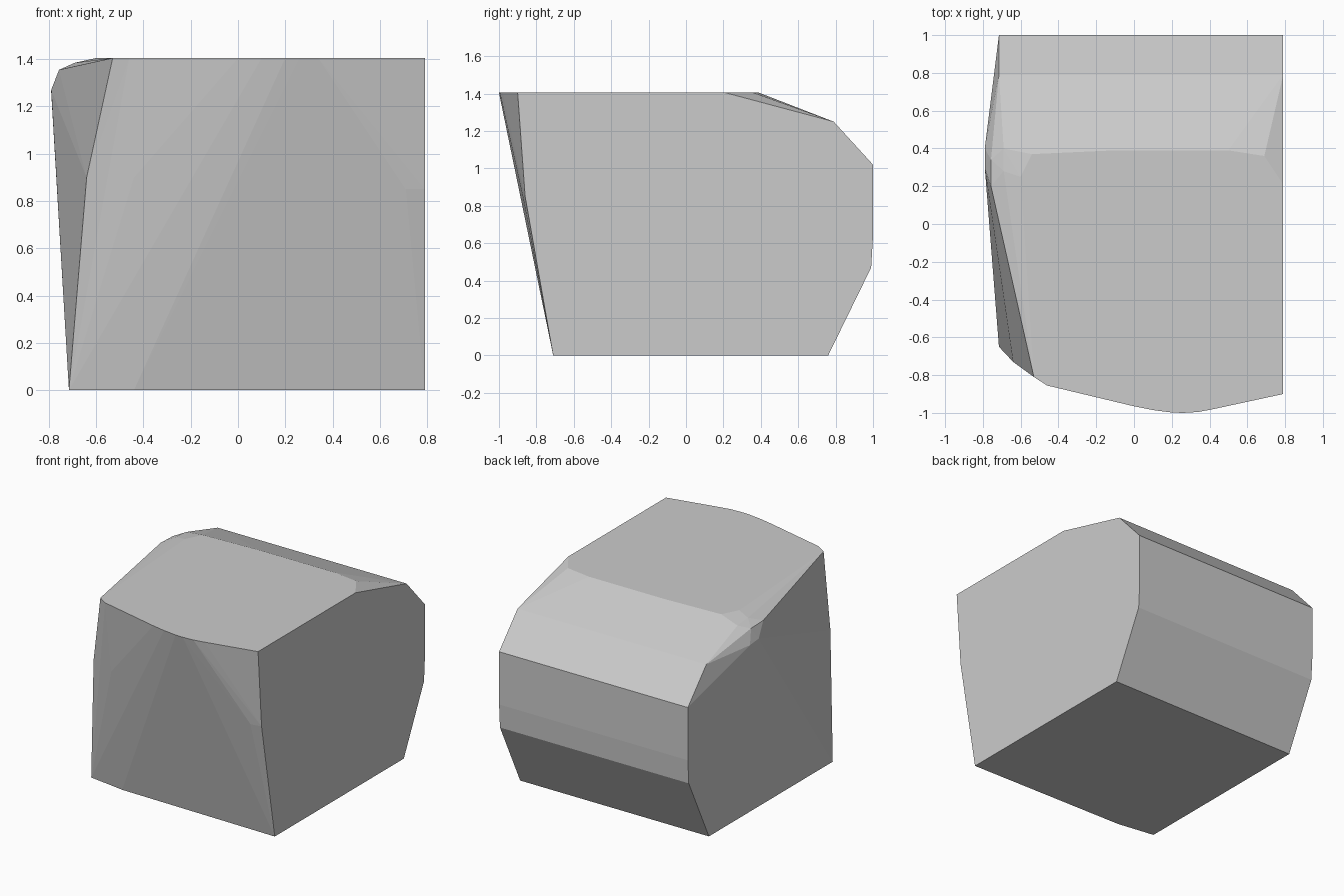
import bpy, bmesh

if "Cube" in bpy.data.objects:
    bpy.data.objects.remove(bpy.data.objects["Cube"])

grey = bpy.data.materials.new("light grey")
grey.diffuse_color = (0.6, 0.6, 0.6, 1)
grey.use_nodes = True
grey.node_tree.nodes["Principled BSDF"].inputs["Base Color"].default_value = grey.diffuse_color

T = 1.405  # height of the flat top
pts = []

# back profile, swept between the left and right sides
for y, z in [(0.76, 0), (0.99, 0.47), (1.0, 0.64), (1.0, 1.02), (0.79, 1.25)]:
    pts += [(-0.715, y, z), (0.79, y, z)]

# bottom front edge
pts += [(-0.715, -0.65, 0), (-0.44, -0.69, 0), (0.79, -0.71, 0)]

# bulging front face at mid height
pts += [(-0.64, -0.73, 0.9), (-0.44, -0.815, 0.9), (-0.16, -0.86, 0.85),
        (0.71, -0.872, 0.85), (0.79, -0.86, 0.85)]

# flat top outline: curved front, bevelled back corners
pts += [(x, y, T) for x, y in [
    (-0.53, -0.81), (-0.46, -0.855), (0, -0.965), (0.1, -0.985), (0.2, -0.998),
    (0.26, -1.0), (0.34, -0.995), (0.42, -0.98), (0.79, -0.9), (0.79, 0.21),
    (0.69, 0.36), (0.5, 0.39), (-0.1, 0.39), (-0.54, 0.37), (-0.6, 0.25)]]

# rounded upper left shoulder
pts += [(-0.79, 0.3, 1.27), (-0.79, 0.4, 1.26), (-0.757, 0.2, 1.355),
        (-0.757, 0.34, 1.35), (-0.69, 0.28, 1.385), (-0.69, 0.4, 1.375),
        (-0.75, 0.46, 1.31)]

# block body as the shell around all outline points
bm = bmesh.new()
for p in pts:
    bm.verts.new(p)
res = bmesh.ops.convex_hull(bm, input=bm.verts[:])
loose = [v for v in bm.verts if not v.link_faces]
bmesh.ops.delete(bm, geom=loose, context='VERTS')
bmesh.ops.dissolve_limit(bm, angle_limit=0.005, verts=bm.verts[:], edges=bm.edges[:])
bmesh.ops.recalc_face_normals(bm, faces=bm.faces[:])
mesh = bpy.data.meshes.new("block_body")
bm.to_mesh(mesh)
bm.free()
mesh.materials.append(grey)
body = bpy.data.objects.new("block_body", mesh)
bpy.context.collection.objects.link(body)
